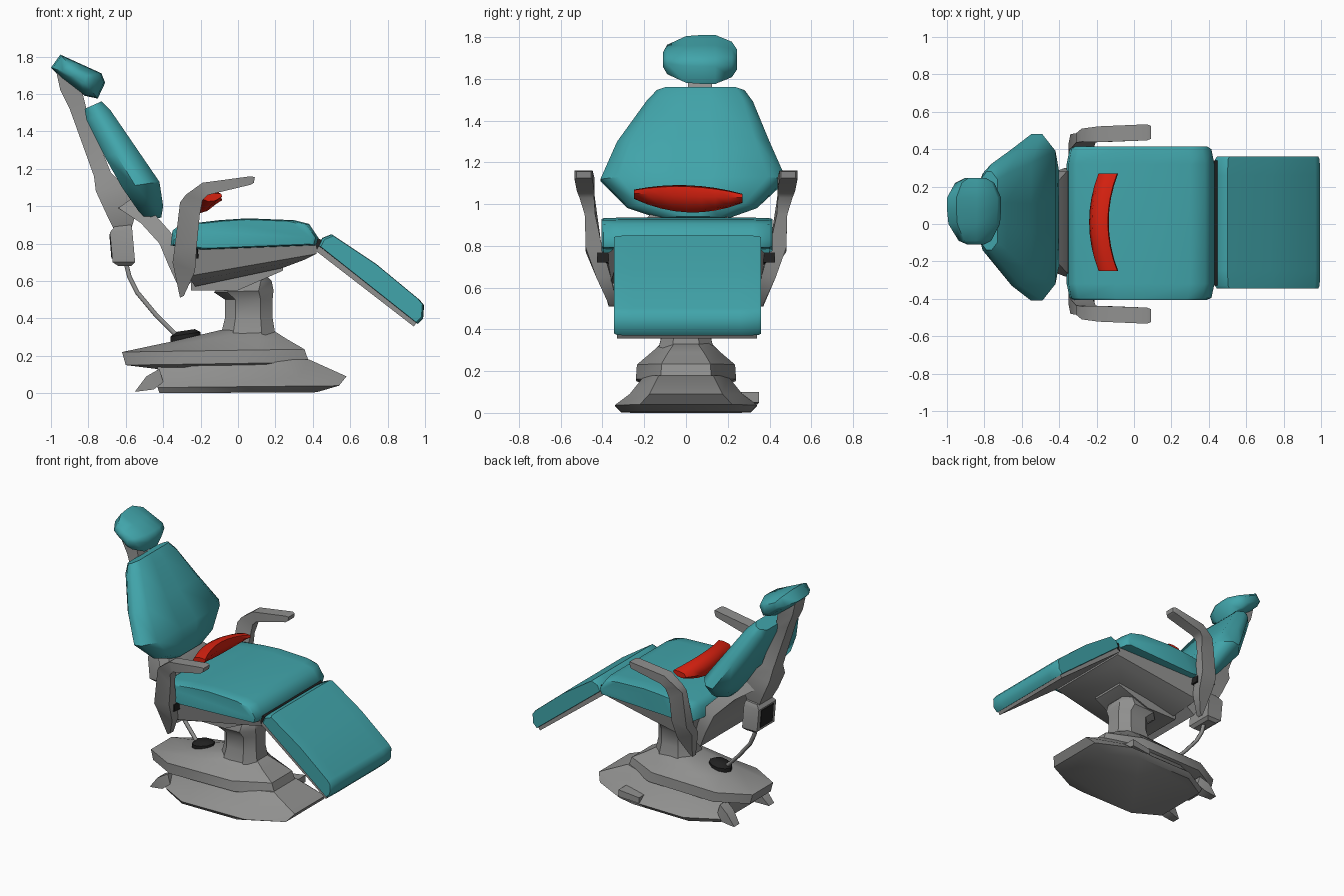
import bpy, bmesh, math
from mathutils import Vector


def material(name, rgb):
    m = bpy.data.materials.new(name)
    m.diffuse_color = (*rgb, 1)
    return m


TEAL = material("teal upholstery", (0.053, 0.375, 0.405))
GREY = material("grey metal", (0.28, 0.28, 0.275))
RED = material("red cushion", (0.68, 0.015, 0.005))
BLACK = material("black plastic", (0.015, 0.015, 0.015))


def loft(name, rings, mat, angle=40):
    """Skin a list of equal-length point rings and cap both ends."""
    bm = bmesh.new()
    vs = [[bm.verts.new(p) for p in r] for r in rings]
    n = len(vs[0])
    for a, b in zip(vs, vs[1:]):
        for i in range(n):
            j = (i + 1) % n
            bm.faces.new((a[i], a[j], b[j], b[i]))
    bm.faces.new(vs[0])
    bm.faces.new(vs[-1])
    bmesh.ops.recalc_face_normals(bm, faces=bm.faces)
    me = bpy.data.meshes.new(name)
    bm.to_mesh(me)
    bm.free()
    ob = bpy.data.objects.new(name, me)
    bpy.context.collection.objects.link(ob)
    me.materials.append(mat)
    bpy.ops.object.select_all(action='DESELECT')
    ob.select_set(True)
    bpy.context.view_layer.objects.active = ob
    bpy.ops.object.shade_smooth_by_angle(angle=math.radians(angle))
    return ob


def pillow(name, profile, slices, mat, angle=40):
    """Side profile (x, z) repeated across y, scaled about its middle."""
    cx = sum(p[0] for p in profile) / len(profile)
    cz = sum(p[1] for p in profile) / len(profile)
    rings = [[(cx + (x - cx) * s, y, cz + (z - cz) * s) for x, z in profile] for y, s in slices]
    return loft(name, rings, mat, angle)


def band(name, stations, mat):
    """Bar through stations (x, z, x2, z2, y centre, y half width)."""
    rings = [[(a, y - t, b), (a, y + t, b), (c, y + t, d), (c, y - t, d)]
             for a, b, c, d, y, t in stations]
    return loft(name, rings, mat)


def hull(name, levels, mat, end=0.5):
    """Stacked octagons (x0, z0, x1, z1, half width), each may tilt."""
    rings = []
    for x0, z0, x1, z1, w in levels:
        ring = []
        for t, k in ((0, -end), (.22, -1), (.75, -1), (1, -end), (1, end), (.75, 1), (.22, 1), (0, end)):
            ring.append((x0 + (x1 - x0) * t, k * w, z0 + (z1 - z0) * t))
        rings.append(ring)
    return loft(name, rings, mat, 35)


# Headrest
pillow("headrest",
       [(-1.0, 1.74), (-.95, 1.81), (-.84, 1.76), (-.73, 1.71), (-.71, 1.66), (-.75, 1.575), (-.82, 1.59), (-.95, 1.69)],
       [(-.11, .3), (-.09, .6), (0, .95), (.08, 1), (.14, 1), (.22, .72), (.245, .4)], TEAL, 50)

# Backrest: sections from top to bottom, widest low down
rings = []
for xf, zf, xb, zb, y0, y1 in [(-.73, 1.56, -.82, 1.52, -.14, .28), (-.68, 1.51, -.81, 1.46, -.19, .32),
                               (-.55, 1.32, -.71, 1.26, -.33, .40), (-.42, 1.13, -.62, 1.10, -.41, .48),
                               (-.40, 1.0, -.53, .97, -.28, .34), (-.41, .94, -.48, .92, -.12, .19)]:
    f, b = Vector((xf, 0, zf)), Vector((xb, 0, zb))
    ring = []
    for t, k in ((0, .2), (0, .8), (.35, 1), (.65, 1), (1, .8), (1, .2)):
        p = f.lerp(b, t)
        ring.append((p.x, (y0 + y1) / 2 + k * (y1 - y0) / 2, p.z))
    c = y0 + y1
    rings.append(ring + [(x, c - y, z) for x, y, z in reversed(ring)])
loft("backrest", rings, TEAL, 50)

# Seat cushion
pillow("seat", [(-.36, .79), (-.35, .87), (-.31, .90), (-.1, .925), (.05, .935), (.30, .925), (.38, .905),
                (.43, .83), (.42, .79), (-.2, .765)],
       [(-.405, .9), (-.395, .96), (-.32, 1), (.32, 1), (.40, .96), (.415, .9)], TEAL, 50)

# Leg rest cushion and its metal backing
pillow("leg_rest", [(.43, .79), (.45, .83), (.50, .85), (.74, .69), (.97, .50), (.995, .47), (.99, .40), (.96, .37)],
       [(-.345, .96), (-.33, .99), (-.25, 1), (.26, 1), (.345, .99), (.36, .96)], TEAL, 45)
pillow("leg_rest_backing", [(.43, .79), (.41, .765), (.945, .352), (.96, .375)],
       [(-.33, .98), (.34, .98)], GREY)

# Dark hinge strip between seat and leg rest
band("leg_hinge", [(.41, .835, .41, .77, .005, .335), (.447, .82, .435, .77, .005, .335)], BLACK)

# Curved red lumbar cushion with tapered ends
rings = []
for i in range(9):
    t = i / 4 - 1
    x, y, h = -.19 + .05 * t * t, .01 + .26 * t, .065 - .043 * t * t
    z = 1.025 + .012 * t * t - .01 * t
    rings.append([(x - .05, y, z - h * .4), (x - .035, y, z + h * .6), (x + .01, y, z + h),
                  (x + .05, y, z + h * .9), (x + .055, y, z + h * .2), (x + .02, y, z - h * .8),
                  (x - .02, y, z - h)])
loft("lumbar_cushion", rings, RED, 60)

# Seat pan tapering down to the column
rings = []
for x0, z0, x1, z1, w in [(-.33, .80, .42, .80, .385), (-.27, .625, .42, .745, .36),
                          (-.25, .60, .36, .715, .30), (-.23, .57, .24, .67, .17)]:
    rings.append([(x0, -w, z0), (x1, -w * .9, z1), (x1, w * .9, z1), (x0, w, z0)])
loft("seat_pan", rings, GREY)
band("pan_carriage", [(-.25, .63, -.25, .55, 0, .15), (.0, .67, .0, .55, 0, .15),
                      (.24, .70, .24, .655, 0, .13)], GREY)

# Armrests on both sides
for s, side in ((-1, "near"), (1, "far")):
    band(side + "_armrest", [(-.31, .51, -.29, .52, s * .35, .02), (-.35, .70, -.23, .65, s * .395, .035),
                             (-.34, .77, -.22, .79, s * .44, .04), (-.31, 1.02, -.205, .95, s * .46, .025),
                             (-.28, 1.06, -.19, 1.03, s * .475, .035), (-.19, 1.125, -.16, 1.06, s * .48, .042),
                             (.07, 1.16, .07, 1.115, s * .49, .043), (.09, 1.155, .085, 1.125, s * .49, .035)], GREY)
    # dark pivot joint between arm and pan
    pillow(side + "_arm_pivot", [(-.32, .71), (-.32, .77), (-.215, .77), (-.21, .72)],
           [(s * .37, 1), (s * .425, .95)], BLACK)

# Back post rising to the headrest
band("back_post", [(-.97, 1.71, -.90, 1.73, .07, .06), (-.95, 1.62, -.83, 1.60, .07, .06),
                   (-.90, 1.52, -.80, 1.48, .06, .05), (-.77, 1.16, -.68, 1.18, .04, .06),
                   (-.76, 1.08, -.60, 1.10, .035, .09), (-.70, .95, -.54, .98, .03, .09),
                   (-.66, .87, -.57, .88, .035, .07)], GREY)
# Link from back post under the seat
band("back_link", [(-.64, .99, -.57, 1.04, .02, .10), (-.52, .91, -.44, .95, .01, .18),
                   (-.42, .80, -.36, .86, .01, .27), (-.37, .68, -.30, .74, .01, .29),
                   (-.31, .55, -.24, .60, .01, .27)], GREY)

# Control box with dark panel, and its cable
band("control_box", [(-.66, .89, -.57, .90, .04, .085), (-.685, .86, -.565, .87, .04, .10),
                     (-.67, .70, -.55, .70, .04, .10), (-.64, .68, -.57, .68, .04, .08)], GREY)
band("control_panel", [(-.688, .85, -.68, .85, .04, .07), (-.677, .72, -.67, .72, .04, .07)], BLACK)
cu = bpy.data.curves.new("cable", 'CURVE')
cu.dimensions = '3D'
cu.bevel_depth = .014
cu.bevel_resolution = 1
cu.use_fill_caps = True
pts = [(-.60, .04, .70), (-.58, .04, .62), (-.54, .03, .54), (-.44, .02, .42), (-.34, 0, .32), (-.28, 0, .29)]
sp = cu.splines.new('POLY')
sp.points.add(len(pts) - 1)
for p, co in zip(sp.points, pts):
    p.co = (*co, 1)
cu.materials.append(GREY)
bpy.context.collection.objects.link(bpy.data.objects.new("cable", cu))

# Cable socket on the base
loft("cable_socket", [[(-.28 + r * math.cos(a), r * .85 * math.sin(a), z + .15 * r * math.cos(a))
                       for a in [k * math.tau / 10 for k in range(10)]]
                      for z, r in ((.27, .08), (.315, .08), (.335, .05))], BLACK)

# Lifting column
hull("column", [(-.09, .32, .20, .31, .13), (-.07, .40, .185, .40, .11), (-.07, .50, .185, .50, .11),
                (-.13, .54, .19, .55, .14), (-.05, .60, .18, .60, .13), (-.02, .66, .12, .66, .11)], GREY)

# Base: floor plate and housing
hull("base_plate", [(-.42, 0, .42, .005, .31), (-.43, .03, .54, .04, .34),
                    (-.43, .09, .58, .09, .27), (-.43, .17, .38, .18, .20)], GREY, .65)
hull("base_housing", [(-.44, .13, .36, .15, .20), (-.60, .15, .38, .165, .24), (-.62, .22, .355, .235, .235),
                      (-.36, .275, .26, .29, .17), (-.04, .35, .19, .335, .11)], GREY)

# Foot pedals at the back and side
for s in (-1, 1):
    band("rear_pedal", [(-.55, .01, -.53, .01, s * .20, .03), (-.49, .09, -.45, .02, s * .19, .04),
                        (-.42, .13, -.40, .06, s * .17, .04)], GREY)
band("side_pedal", [(.14, .08, .14, .04, .29, .05), (.30, .10, .30, .05, .29, .06)], GREY)
